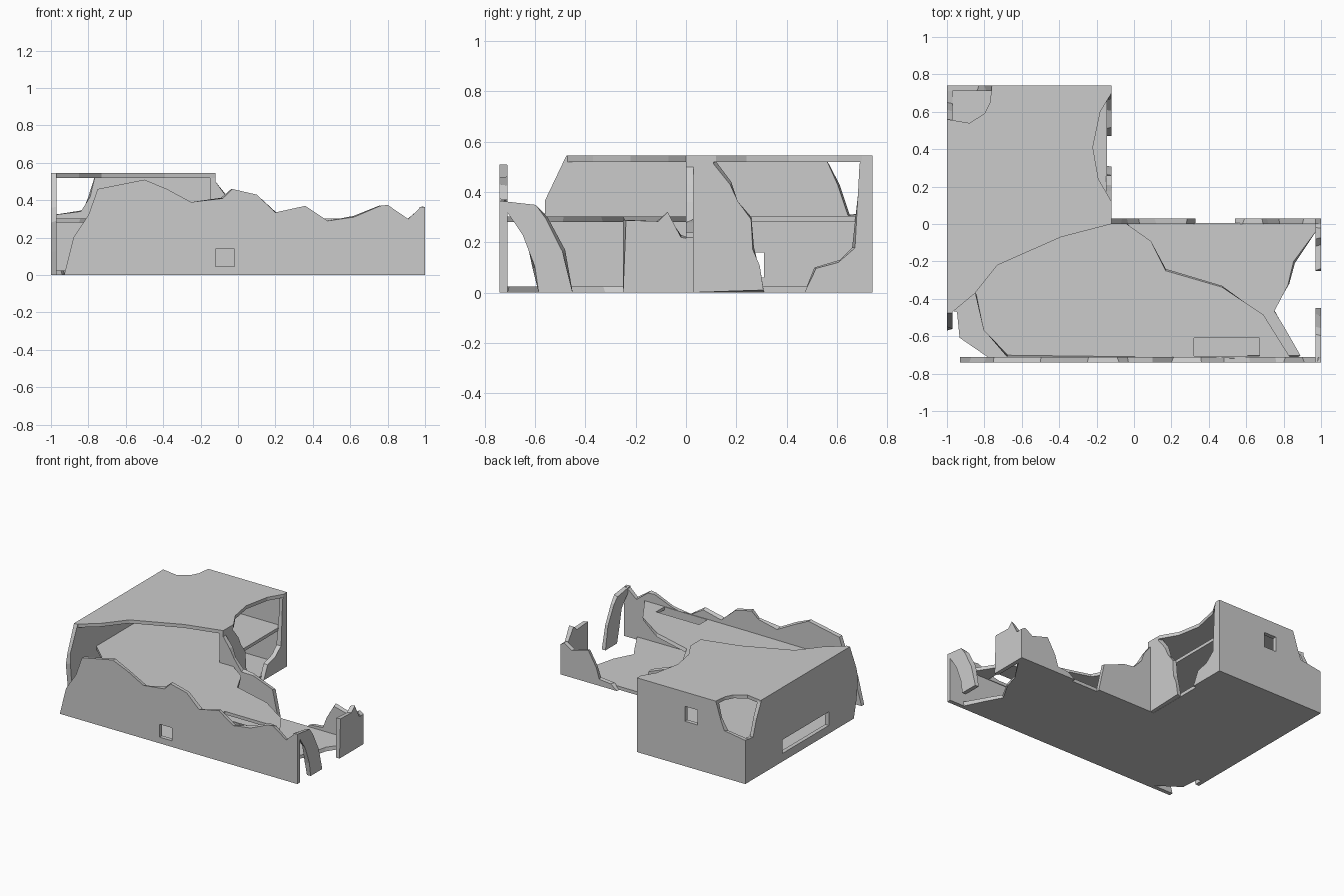
import bpy, bmesh, random
from mathutils import Vector

random.seed(4)
T = 0.03            # wall thickness
H, FX, FY = 0.545, 1.0, 0.74
CX = -0.12          # inner corner of the L plan


def panel(name, axis, lo, hi, outline, holes=(), rough=()):
    """Extrude a 2D outline along an axis; rough points are skewed like broken masonry."""
    def place(p, d):
        return Vector({'x': (d, p[0], p[1]), 'y': (p[0], d, p[1]), 'z': (p[0], p[1], d)}[axis])
    normal = Vector({'x': (1, 0, 0), 'y': (0, 1, 0), 'z': (0, 0, 1)}[axis])
    bm = bmesh.new()
    caps = [[], []]
    for n, loop in enumerate([outline, *holes]):
        rings = []
        for side, d in enumerate((lo, hi)):
            ring = []
            for i, p in enumerate(loop):
                q = p
                if n == 0 and i in rough and side:
                    q = [c + random.uniform(-0.012, 0.012) for c in p]
                ring.append(bm.verts.new(place(q, d)))
            rings.append(ring)
            for i in range(len(ring)):
                caps[side].append(bm.edges.new((ring[i - 1], ring[i])))
        for i in range(len(loop)):
            bm.faces.new((rings[0][i - 1], rings[0][i], rings[1][i], rings[1][i - 1]))
    for edges in caps:
        bmesh.ops.triangle_fill(bm, edges=edges, use_beauty=True, normal=normal)
    bmesh.ops.recalc_face_normals(bm, faces=bm.faces[:])
    me = bpy.data.meshes.new(name)
    bm.to_mesh(me)
    bm.free()
    ob = bpy.data.objects.new(name, me)
    bpy.context.collection.objects.link(ob)
    return ob


def rect(a0, b0, a1, b1):
    return [(a0, b0), (a1, b0), (a1, b1), (a0, b1)]


# Floors and roof
panel("ground_slab", 'z', 0, 0.025,
      [(-1, FY), (-1, -0.46), (-0.94, -0.46), (-0.93, -0.6), (-0.77, -0.71), (0.88, -0.71),
       (0.8, -0.55), (0.75, -0.46), (0.83, -0.32), (0.86, -0.21), (0.97, -0.04), (0.97, 0.005),
       (-0.145, 0.005), (-0.145, FY)], rough=range(2, 11))
panel("upper_floor", 'z', 0.28, 0.303,
      [(-0.98, 0.72), (-0.98, -0.25), (-0.85, -0.37), (-0.8, -0.57), (-0.68, -0.71), (0.83, -0.71),
       (0.69, -0.49), (0.47, -0.33), (0.17, -0.24), (0.08, -0.1), (-0.04, 0.005),
       (-0.145, 0.005), (-0.145, 0.72)],
      holes=[rect(0.32, -0.705, 0.67, -0.61)], rough=range(2, 11))
panel("roof", 'z', 0.52, H,
      [(-1, 0.56), (-1, -0.475), (-0.97, -0.47), (-0.85, -0.37), (-0.73, -0.22), (-0.39, -0.07),
       (CX, 0), (CX, 0.12), (-0.19, 0.24), (-0.22, 0.41), (-0.18, 0.6), (CX, 0.7), (CX, FY),
       (-0.76, FY), (-0.77, 0.65), (-0.8, 0.59), (-0.88, 0.54)])

# Front wall with ragged top and small window
panel("front_wall", 'y', -FY, -FY + T,
      [(-0.93, 0), (-0.88, 0.2), (-0.8, 0.32), (-0.75, 0.46), (-0.5, 0.51), (-0.38, 0.46),
       (-0.25, 0.39), (-0.08, 0.41), (-0.03, 0.46), (0.1, 0.43), (0.2, 0.335), (0.36, 0.37),
       (0.48, 0.29), (0.62, 0.31), (0.76, 0.37), (0.8, 0.375), (0.91, 0.3), (0.98, 0.365), (1, 0.36), (1, 0)],
      holes=[rect(-0.12, 0.045, -0.02, 0.14)], rough=range(1, 18))

# Left wall with long low window and broken ends
panel("left_wall", 'x', -FX, -FX + T,
      [(-0.52, 0), (FY, 0), (FY, 0.32), (0.65, 0.31), (0.61, 0.43), (0.55, H),
       (-0.475, H), (-0.55, 0.36), (-0.57, 0.28), (-0.55, 0.12)],
      holes=[rect(-0.23, 0.06, 0.31, 0.16)], rough=(3, 4, 7, 8, 9))

# Rear wall with window and collapsed upper corner
panel("rear_wall", 'y', FY - T, FY,
      [(-1, 0), (CX, 0), (CX, H), (-0.76, H), (-0.79, 0.42), (-0.84, 0.34), (-1, 0.32)],
      holes=[rect(-0.61, 0.33, -0.51, 0.44)], rough=(4, 5))

# Courtyard wall, split by a breach
panel("courtyard_wall_near", 'x', CX - T, CX,
      [(0, 0), (0.31, 0), (0.29, 0.1), (0.27, 0.18), (0.26, 0.3), (0.21, 0.35), (0.18, 0.44),
       (0.12, 0.52), (0.11, H), (0, H)], rough=range(1, 8))
panel("courtyard_wall_far", 'x', CX - T, CX,
      [(0.47, 0), (0.51, 0.1), (0.61, 0.13), (0.66, 0.18), (0.69, 0.4), (0.7, 0.52), (0.71, H),
       (FY, H), (FY, 0)], rough=range(1, 6))

# Rear wall stumps of the right wing
panel("wing_rear_stump_inner", 'y', 0, T,
      [(CX - T, 0), (0.33, 0), (0.28, 0.22), (0.12, 0.28), (0.03, 0.28), (-0.03, 0.36),
       (-0.07, 0.43), (CX, 0.5), (CX - T, H)], rough=range(2, 7))
panel("wing_rear_stump_outer", 'y', 0, T,
      [(0.54, 0), (0.58, 0.04), (0.69, 0.05), (0.72, 0.13), (0.78, 0.23), (0.9, 0.2),
       (0.97, 0.24), (1, 0.22), (1, 0)], rough=range(1, 6))

# Right end wall: leaning arch remnant and corner stump
panel("right_arch_remnant", 'x', FX - T, FX,
      [(-0.45, 0), (-0.48, 0.17), (-0.55, 0.3), (-0.59, 0.34), (-FY, 0.365), (-FY, 0),
       (-0.71, 0), (-0.71, 0.32), (-0.64, 0.24), (-0.61, 0.1), (-0.585, 0)], rough=(1, 2, 3, 8, 9))
panel("right_corner_stump", 'x', FX - T, FX,
      [(-0.25, 0), (-0.25, 0.29), (-0.12, 0.28), (-0.08, 0.315), (-0.02, 0.23), (T, 0.21), (T, 0)],
      rough=(1, 2, 3, 4))
